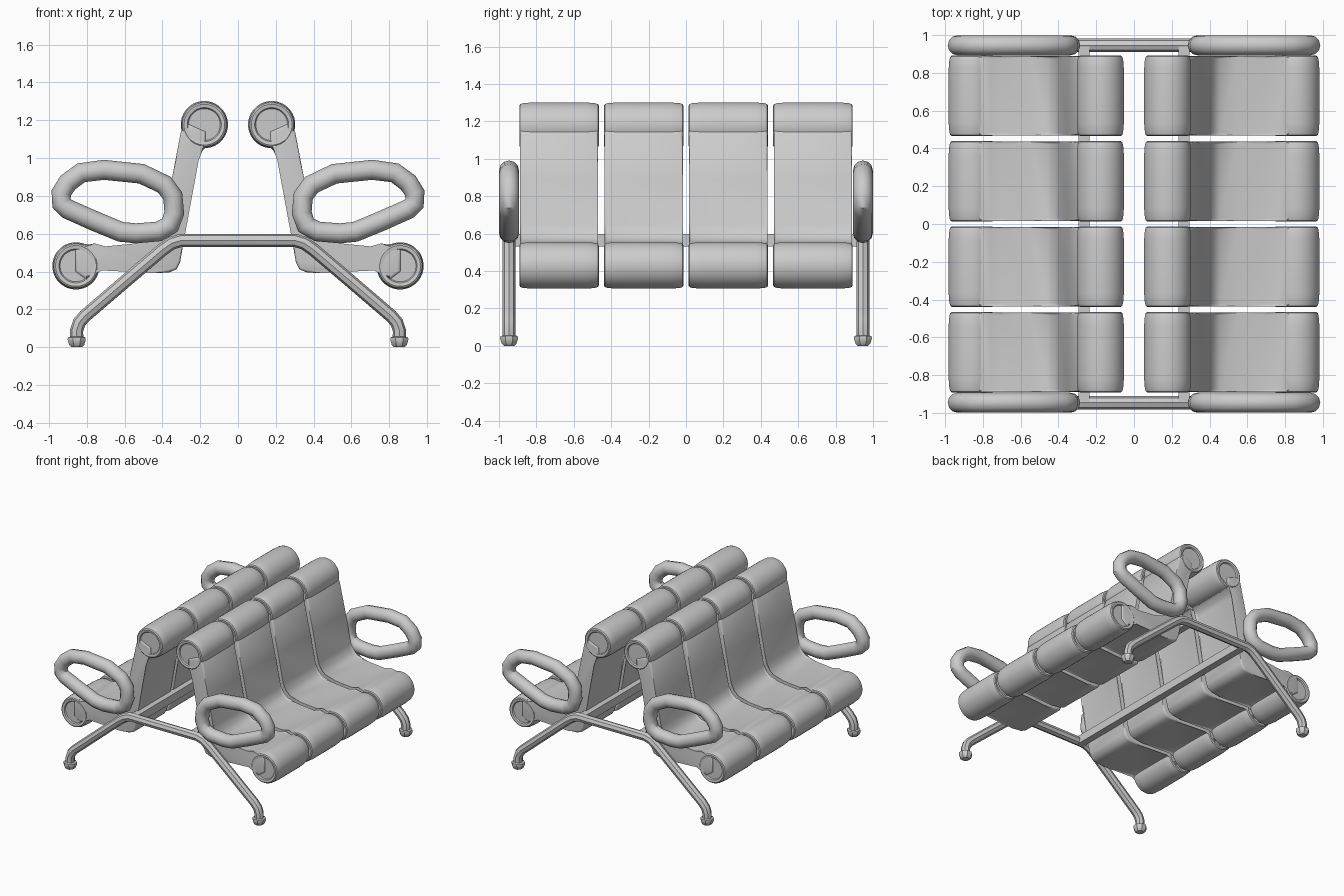
import bpy, bmesh
from math import cos, sin, pi, radians

if "Cube" in bpy.data.objects:
    bpy.data.objects.remove(bpy.data.objects["Cube"])


def finish(bm, name, angle=35):
    bmesh.ops.recalc_face_normals(bm, faces=bm.faces)
    me = bpy.data.meshes.new(name)
    bm.to_mesh(me)
    bm.free()
    return smooth(link(bpy.data.objects.new(name, me)), angle)


def link(ob):
    bpy.context.collection.objects.link(ob)
    bpy.ops.object.select_all(action='DESELECT')
    ob.select_set(True)
    bpy.context.view_layer.objects.active = ob
    return ob


def smooth(ob, angle=35):
    bpy.ops.object.shade_smooth_by_angle(angle=radians(angle))
    return ob


def lathe(name, rings, center, axis, n, angle=35):
    # rings: (position along axis, radius)
    bm = bmesh.new()
    loops = []
    for h, r in rings:
        loop = []
        for i in range(n):
            a = 2 * pi * (i + 0.5) / n
            u, v = r * cos(a), r * sin(a)
            p = (u, h, v) if axis == 'Y' else (u, v, h)
            loop.append(bm.verts.new([c + d for c, d in zip(center, p)]))
        loops.append(loop)
    for a, b in zip(loops, loops[1:]):
        for i in range(n):
            j = (i + 1) % n
            bm.faces.new((a[i], a[j], b[j], b[i]))
    bm.faces.new(loops[0])
    bm.faces.new(loops[-1])
    return finish(bm, name, angle)


def panel(name, outline, y, half, s):
    # L-shaped profile extruded along y, with rounded side edges
    bm = bmesh.new()
    a = [bm.verts.new((s * x, y - half, z)) for x, z in outline]
    b = [bm.verts.new((s * x, y + half, z)) for x, z in outline]
    caps = [bm.faces.new(a), bm.faces.new(b)]
    n = len(a)
    for i in range(n):
        j = (i + 1) % n
        bm.faces.new((a[i], a[j], b[j], b[i]))
    edges = [e for f in caps for e in f.edges]
    bmesh.ops.bevel(bm, geom=edges, offset=0.014, segments=3, profile=0.5,
                    affect='EDGES')
    return finish(bm, name, 40)


def tube(name, pts, y, radius, res, cyclic=False, s=1, angle=35):
    cu = bpy.data.curves.new(name, 'CURVE')
    cu.dimensions = '3D'
    cu.bevel_depth = radius
    cu.bevel_resolution = res
    cu.use_fill_caps = not cyclic
    sp = cu.splines.new('POLY')
    sp.points.add(len(pts) - 1)
    for p, (x, z) in zip(sp.points, pts):
        p.co = (s * x, y, z, 1)
    sp.use_cyclic_u = cyclic
    ob = link(bpy.data.objects.new(name, cu))
    bpy.ops.object.convert(target='MESH')
    return smooth(bpy.context.view_layer.objects.active, angle)


SEAT = [(0.26, 1.18), (0.302, 1.14), (0.35, 0.89), (0.398, 0.65), (0.415, 0.595),
        (0.455, 0.56), (0.55, 0.548), (0.70, 0.533), (0.76, 0.535), (0.81, 0.546),
        (0.86, 0.52), (0.86, 0.40), (0.80, 0.355), (0.765, 0.40), (0.72, 0.42),
        (0.44, 0.392), (0.365, 0.395), (0.325, 0.412), (0.306, 0.45),
        (0.285, 0.57), (0.222, 0.99), (0.208, 1.03), (0.17, 1.055), (0.17, 1.14)]

ARM = [(0.337, 0.71), (0.345, 0.80), (0.39, 0.86), (0.51, 0.917), (0.71, 0.938),
       (0.83, 0.922), (0.90, 0.87), (0.935, 0.815), (0.933, 0.76), (0.90, 0.73),
       (0.76, 0.668), (0.62, 0.61), (0.54, 0.602), (0.42, 0.612), (0.36, 0.645)]

HALF_LEG = [(0.30, 0.565), (0.35, 0.55), (0.40, 0.515), (0.60, 0.345),
            (0.81, 0.165), (0.84, 0.13), (0.853, 0.09), (0.853, 0.04)]

W = 0.2125
ROLL = [(-W + 0.012, 0.084), (-W + 0.003, 0.09), (-W, 0.108), (-W + 0.005, 0.116),
        (-W + 0.02, 0.121), (-W + 0.07, 0.125)]
ROLL += [(-h, r) for h, r in reversed(ROLL)]

for s, side in ((-1, 'left'), (1, 'right')):
    # Four seats per side, each a bent panel with a roll at head and knee
    for i in range(4):
        y = (i - 1.5) * 0.4525
        panel(f'{side}_seat_{i}', SEAT, y, W - 0.003, s)
        lathe(f'{side}_head_roll_{i}', ROLL, (s * 0.178, y, 1.177), 'Y', 32)
        lathe(f'{side}_knee_roll_{i}', ROLL, (s * 0.857, y, 0.43), 'Y', 32)

    # Long beam under the seats
    bm = bmesh.new()
    bmesh.ops.create_cube(bm, size=1)
    for v in bm.verts:
        v.co = (s * 0.265 + v.co.x * 0.057, v.co.y * 1.88, 0.565 + v.co.z * 0.066)
    finish(bm, f'{side}_beam')

    # Loop armrests and feet
    for y, end in ((-0.946, 'front'), (0.946, 'back')):
        tube(f'{side}_{end}_armrest', ARM, y, 0.053, 4, True, s, 40)
        lathe(f'{side}_{end}_foot',
              [(0, 0.03), (0.012, 0.043), (0.04, 0.052), (0.052, 0.05), (0.056, 0.034)],
              (s * 0.853, y, 0), 'Z', 8, 30)

# End frames: one bent tube forming both legs and the crossbar
path = [(-x, z) for x, z in reversed(HALF_LEG)] + HALF_LEG
for y, end in ((-0.946, 'front'), (0.946, 'back')):
    tube(f'{end}_leg_frame', path, y, 0.035, 2, False, 1, 30)
